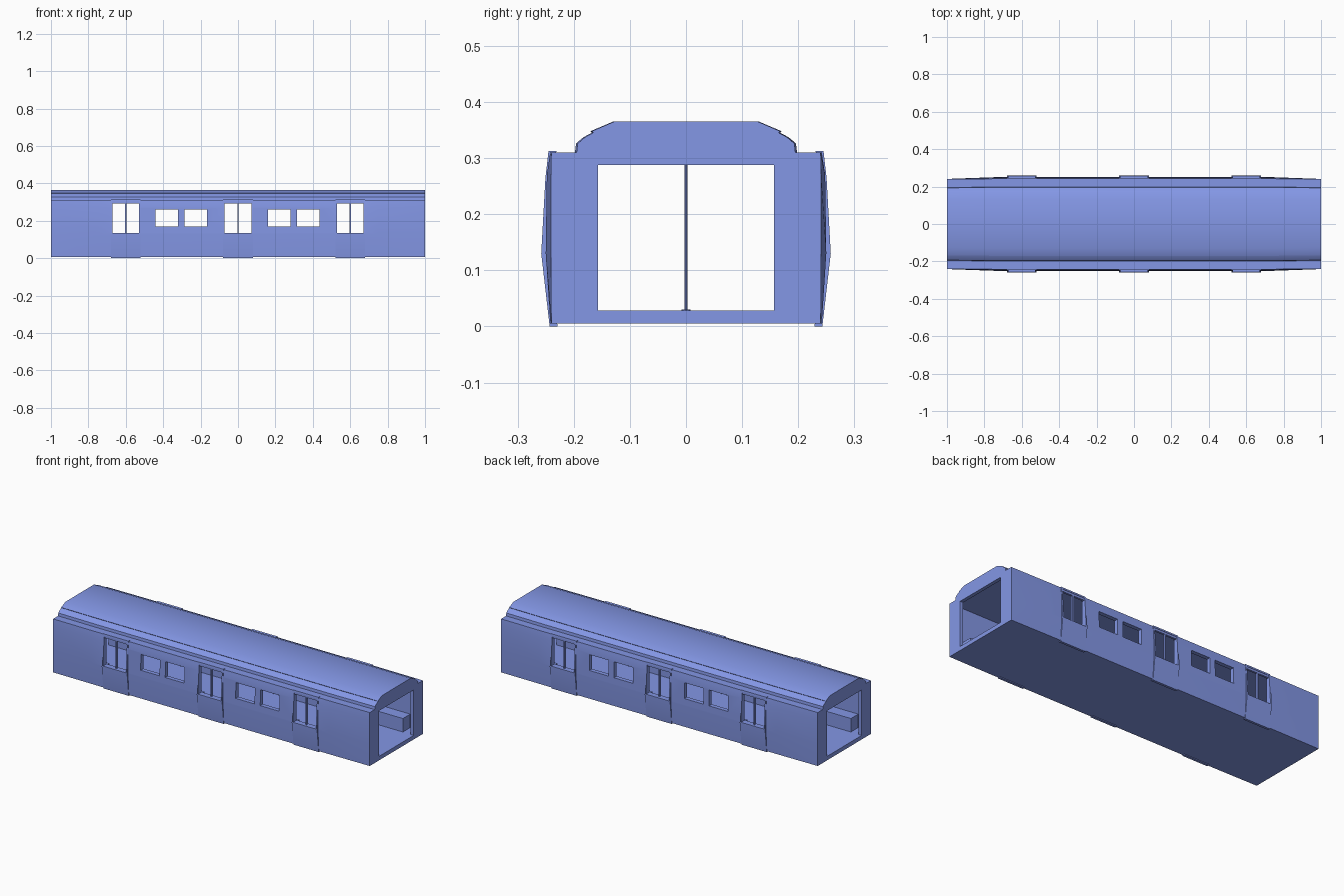
import bpy, bmesh

if "Cube" in bpy.data.objects:
    bpy.data.objects.remove(bpy.data.objects["Cube"])

paint = bpy.data.materials.new("blue_paint")
paint.diffuse_color = (0.23, 0.31, 0.79, 1)
paint.use_nodes = True
paint.node_tree.nodes["Principled BSDF"].inputs["Base Color"].default_value = paint.diffuse_color


def make_object(name, bm):
    bmesh.ops.recalc_face_normals(bm, faces=bm.faces[:])
    mesh = bpy.data.meshes.new(name)
    bm.to_mesh(mesh)
    bm.free()
    mesh.materials.append(paint)
    ob = bpy.data.objects.new(name, mesh)
    bpy.context.collection.objects.link(ob)
    return ob


def loft(name, sections):
    """Skin closed (y, z) outlines placed at given x positions, capped at both ends."""
    bm = bmesh.new()
    rings = [[bm.verts.new((x, y, z)) for y, z in pts] for x, pts in sections]
    n = len(rings[0])
    for a, b in zip(rings, rings[1:]):
        for i in range(n):
            j = (i + 1) % n
            bm.faces.new((a[i], a[j], b[j], b[i]))
    bm.faces.new(rings[0])
    bm.faces.new(rings[-1])
    return make_object(name, bm)


def mirrored(half):
    """Complete a half outline (y > 0, bottom to top) across y = 0."""
    return half + [(-y, z) for y, z in reversed(half)]


def boxes(name, bounds):
    bm = bmesh.new()
    for x0, x1, y0, y1, z0, z1 in bounds:
        for v in bmesh.ops.create_cube(bm, size=1)['verts']:
            v.co = ((x0 + x1) / 2 + v.co.x * (x1 - x0),
                    (y0 + y1) / 2 + v.co.y * (y1 - y0),
                    (z0 + z1) / 2 + v.co.z * (z1 - z0))
    return make_object(name, bm)


def cut(ob, bounds):
    cutter = boxes("cutter", bounds)
    cutter.hide_render = True
    mod = ob.modifiers.new("cut", 'BOOLEAN')
    mod.operation = 'DIFFERENCE'
    mod.solver = 'EXACT'
    mod.object = cutter
    bpy.context.view_layer.objects.active = ob
    bpy.ops.object.modifier_apply(modifier=mod.name)
    bpy.data.objects.remove(cutter)


def smooth(ob, angle):
    bpy.ops.object.select_all(action='DESELECT')
    ob.select_set(True)
    bpy.context.view_layer.objects.active = ob
    bpy.ops.object.shade_smooth_by_angle(angle=angle)


DOORS = (-0.6, 0.0, 0.6)
WINDOWS = (-0.38, -0.225, 0.22, 0.375)

# Carriage body: bulged sides that straighten toward the ends
end = mirrored([(0.24, 0.005), (0.241, 0.13), (0.241, 0.27), (0.24, 0.31)])
mid = mirrored([(0.242, 0.005), (0.25, 0.13), (0.248, 0.27), (0.242, 0.31)])
body = loft("carriage_body", [(-1, end), (-0.75, mid), (0.75, mid), (1, end)])

# Hollow interior, end gangways, door and window openings
cut(body, [(-0.98, 0.98, -0.225, 0.225, 0.028, 0.303)])
cut(body, [(-1.1, 1.1, -0.157, 0.157, 0.0281, 0.288)])
cut(body, [(x - 0.06, x + 0.06, -0.4, 0.4, 0.17, 0.26) for x in WINDOWS]
    + [(x - 0.072, x + 0.072, -0.4, 0.4, 0.135, 0.30) for x in DOORS])
smooth(body, 0.5)

# Arched roof with a small step above the eaves
roof_half = [(0.198, 0.309), (0.196, 0.326), (0.183, 0.337), (0.168, 0.345),
             (0.170, 0.348), (0.13, 0.365)]
narrow = [(y * 0.985, z) for y, z in roof_half]
roof = loft("roof", [(-1, mirrored(narrow)), (-0.75, mirrored(roof_half)),
                     (0.75, mirrored(roof_half)), (1, mirrored(narrow))])
smooth(roof, 0.6)

# Side doors: bowed outer panel with a window, centre bar and head rail
outer = [(0.243, 0), (0.258, 0.13), (0.2505, 0.265), (0.245, 0.313)]
for x in DOORS:
    for s, side in ((-1, "front"), (1, "back")):
        pts = [(s * y, z) for y, z in outer]
        pts += [(s * (y - 0.014), z) for y, z in reversed(outer)]
        panel = loft(f"door_panel_{side}", [(x - 0.08, pts), (x + 0.08, pts)])
        cut(panel, [(x - 0.072, x + 0.072, s * 0.25 - 0.05, s * 0.25 + 0.05, 0.135, 0.303)])
        smooth(panel, 0.5)
        ya, yb = sorted((s * 0.232, s * 0.244))
        boxes(f"door_frame_{side}", [
            (x - 0.004, x + 0.004, ya, yb, 0.13, 0.303),
            (x - 0.074, x + 0.074, ya, yb, 0.291, 0.303)])

# Bench seats along both side walls, between and beyond the doors
for s in (-1, 1):
    ya, yb = sorted((s * 0.159, s * 0.226))
    for x0, x1 in ((-0.93, -0.7), (-0.5, -0.1), (0.1, 0.5), (0.7, 0.93)):
        boxes("bench_seat", [(x0, x1, ya, yb, 0.027, 0.105)])

# Interior grab poles with foot plates
for x in DOORS:
    bm = bmesh.new()
    for r, z0, z1 in ((0.003, 0.028, 0.304), (0.008, 0.028, 0.030)):
        vs = bmesh.ops.create_cone(bm, cap_ends=True, segments=8, radius1=r,
                                   radius2=r, depth=z1 - z0)['verts']
        bmesh.ops.translate(bm, verts=vs, vec=(x, 0, (z0 + z1) / 2))
    make_object("grab_pole", bm)
